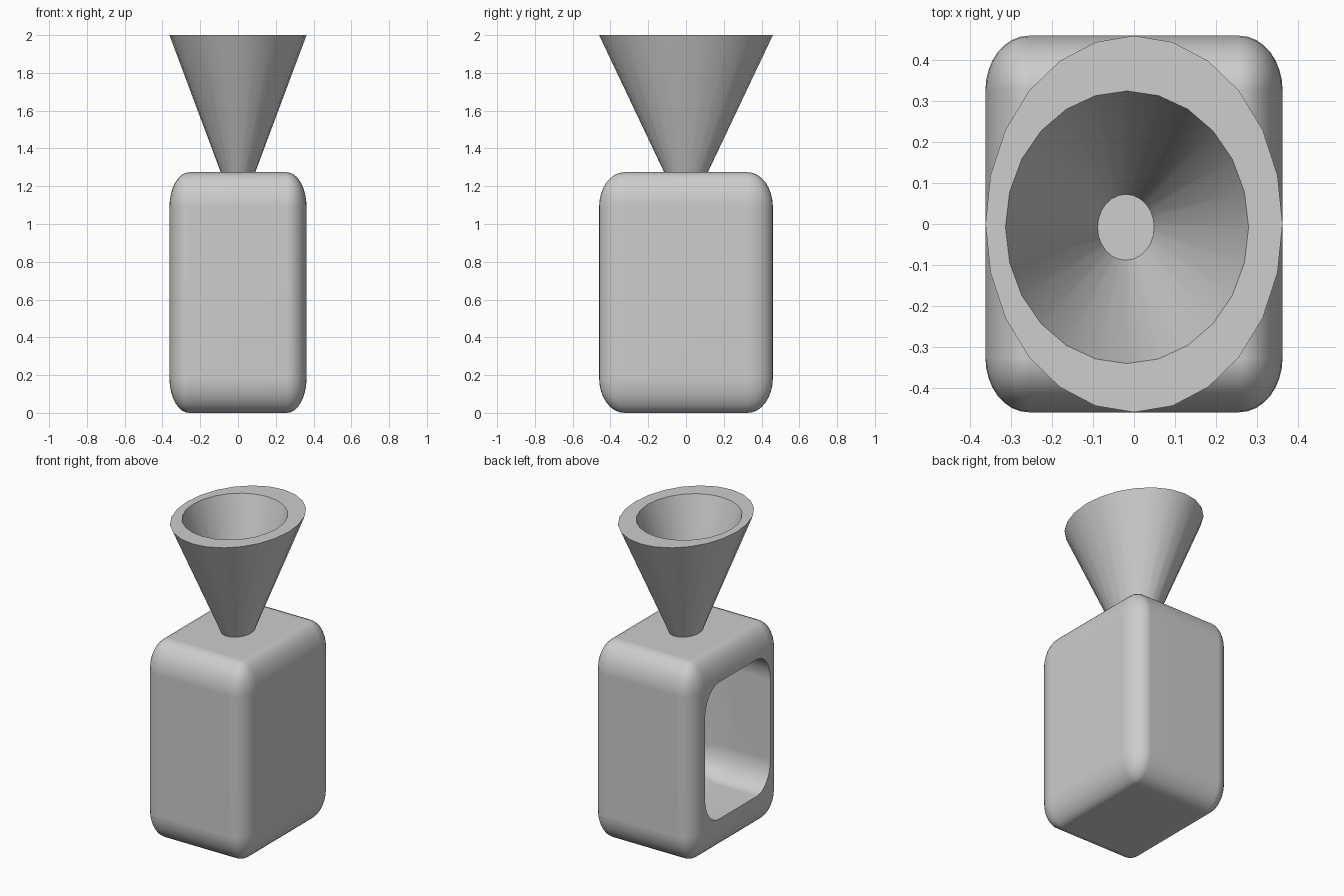
import bpy, bmesh, math
from mathutils import Matrix, Vector

default = bpy.data.objects.get("Cube")
if default:
    bpy.data.objects.remove(default, do_unlink=True)

# Single grey material
GREY = (0.61, 0.61, 0.61, 1)
grey = bpy.data.materials.new("plain_grey")
grey.use_nodes = True
grey.diffuse_color = GREY
grey.node_tree.nodes["Principled BSDF"].inputs["Base Color"].default_value = GREY


def add_object(name, bm):
    bmesh.ops.recalc_face_normals(bm, faces=bm.faces)
    mesh = bpy.data.meshes.new(name)
    bm.to_mesh(mesh)
    bm.free()
    mesh.materials.append(grey)
    obj = bpy.data.objects.new(name, mesh)
    bpy.context.collection.objects.link(obj)
    return obj


def rounded_box(name, center, half, rounding):
    """Bevelled cube stretched afterwards, so its rounding is elliptical."""
    bm = bmesh.new()
    bmesh.ops.create_cube(bm, size=2)
    bmesh.ops.bevel(bm, geom=bm.edges[:], offset=rounding, segments=8,
                    profile=0.5, affect='EDGES')
    bmesh.ops.transform(bm, verts=bm.verts,
                        matrix=Matrix.Translation(center) @ Matrix.Diagonal((*half, 1)))
    return add_object(name, bm)


def lathe_rings(name, rings, sides=24):
    """Strip of elliptical rings (cx, cy, rx, ry, z), capped at both ends."""
    bm = bmesh.new()
    loops = []
    for cx, cy, rx, ry, z in rings:
        angles = [math.tau * i / sides for i in range(sides)]
        loops.append([bm.verts.new((cx + rx * math.cos(a), cy + ry * math.sin(a), z))
                      for a in angles])
    for low, high in zip(loops, loops[1:]):
        for i in range(sides):
            j = (i + 1) % sides
            bm.faces.new((low[i], low[j], high[j], high[i]))
    bm.faces.new(loops[0])
    bm.faces.new(loops[-1])
    return add_object(name, bm)


def smooth(obj):
    bpy.ops.object.select_all(action='DESELECT')
    obj.select_set(True)
    bpy.context.view_layer.objects.active = obj
    bpy.ops.object.shade_smooth_by_angle(angle=math.radians(30))


# Body: rounded block with a rounder cavity opening on its -x side
body = rounded_box("body", Vector((0, 0, 0.637)), (0.363, 0.46, 0.637), 0.29)
cutter = rounded_box("cavity_cutter", Vector((-0.45, -0.008, 0.66)),
                     (0.60, 0.333, 0.44), 0.42)
cutter.hide_render = True

cut = body.modifiers.new("cavity", 'BOOLEAN')
cut.operation = 'DIFFERENCE'
cut.solver = 'EXACT'
cut.object = cutter
bpy.context.view_layer.update()
hollow = bpy.data.meshes.new_from_object(
    body.evaluated_get(bpy.context.evaluated_depsgraph_get()))
body.modifiers.clear()
body.data = hollow
bpy.data.objects.remove(cutter, do_unlink=True)

smooth(body)
weighted = body.modifiers.new("flat_sides", 'WEIGHTED_NORMAL')
weighted.keep_sharp = True

# Funnel: outer cone, flat rim, slightly off-centre bowl reaching down to the body
funnel = lathe_rings("funnel", [
    (0, 0, 0.072, 0.091, 1.222),
    (0, 0, 0.363, 0.46, 2.0),
    (-0.017, -0.008, 0.297, 0.333, 2.0),
    (-0.020, -0.008, 0.057, 0.067, 1.235),
])
smooth(funnel)
